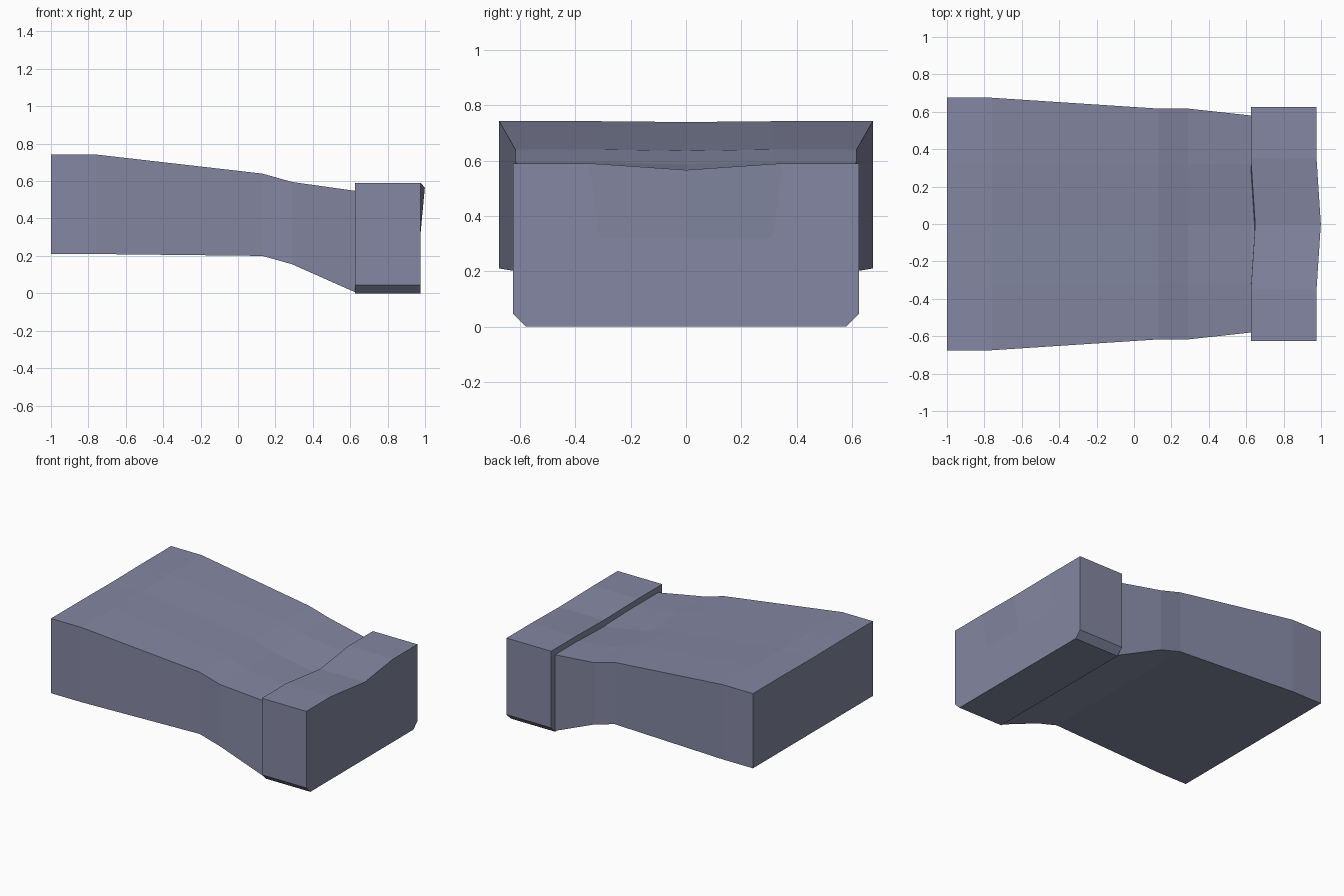
import bpy, bmesh

if "Cube" in bpy.data.objects:
    bpy.data.objects.remove(bpy.data.objects["Cube"])

slate = bpy.data.materials.new("slate_blue")
slate.diffuse_color = (0.23, 0.245, 0.36, 1)
slate.use_nodes = True
slate.node_tree.nodes["Principled BSDF"].inputs["Base Color"].default_value = slate.diffuse_color


def finish(name, bm):
    bmesh.ops.recalc_face_normals(bm, faces=bm.faces)
    mesh = bpy.data.meshes.new(name)
    bm.to_mesh(mesh)
    bm.free()
    mesh.materials.append(slate)
    obj = bpy.data.objects.new(name, mesh)
    bpy.context.collection.objects.link(obj)
    return obj


def loft(bm, rings):
    for a, b in zip(rings, rings[1:]):
        for i in range(len(a)):
            j = (i + 1) % len(a)
            bm.faces.new((a[i], a[j], b[j], b[i]))


# Tapered body: x, half width, bottom, top, sag of the middle of the top
sections = [(-1.0, 0.675, 0.21, 0.742, 0.003), (-0.76, 0.675, 0.21, 0.742, 0.003),
            (0.13, 0.617, 0.20, 0.64, 0.005), (0.29, 0.617, 0.155, 0.595, 0.01),
            (0.625, 0.58, 0.006, 0.548, 0.024), (0.66, 0.58, 0.006, 0.546, 0.024)]
bm = bmesh.new()
rings = []
for x, w, z0, z1, sag in sections:
    outline = [(-w, z0), (w, z0), (w, z1), (0.32, z1), (0, z1 - sag), (-0.32, z1)]
    outline += [(-w, z1)]
    rings.append([bm.verts.new((x, y, z)) for y, z in outline])
loft(bm, rings)
bm.faces.new(rings[0])
bm.faces.new(rings[-1])
finish("body", bm)

# End block: chamfered lower corners, top dented forward and down in the middle
outline = [(-0.58, 0), (0.58, 0), (0.625, 0.045), (0.625, 0.59), (0.35, 0.59),
           (0, 0.566), (-0.35, 0.59), (-0.625, 0.59), (-0.625, 0.045)]
bm = bmesh.new()
rings = [[bm.verts.new((x + (0.023 if y == 0 else 0), y, z)) for y, z in outline]
         for x in (0.625, 0.976)]
loft(bm, rings)
for ring, x in zip(rings, (0.625, 0.976)):
    # the dent fades out a little below the top edge
    right, mid, left = [bm.verts.new((x, y, 0.32)) for y in (0.31, 0, -0.31)]
    bm.faces.new((ring[4], ring[5], mid, right))
    bm.faces.new((ring[5], ring[6], left, mid))
    bm.faces.new(ring[:5] + [right, mid, left] + ring[6:])
finish("end_block", bm)
